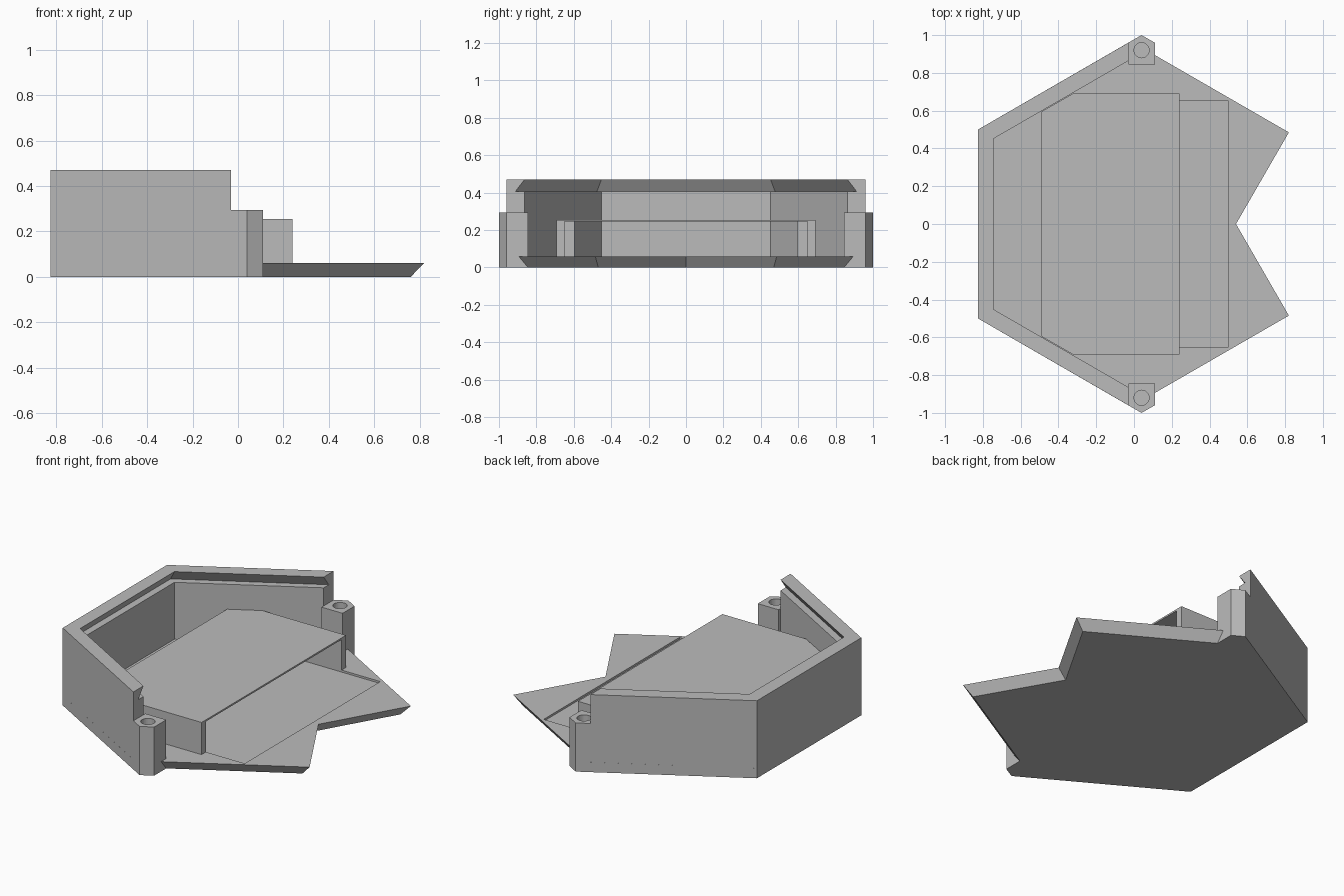
import bpy, bmesh, math

cube = bpy.data.objects.get("Cube")
if cube:
    bpy.data.objects.remove(cube, do_unlink=True)

grey = bpy.data.materials.new("plain grey")
grey.use_nodes = True
grey.diffuse_color = (0.5, 0.5, 0.5, 1)
grey.node_tree.nodes["Principled BSDF"].inputs["Base Color"].default_value = (0.5, 0.5, 0.5, 1)

FLOOR, RECESS, RIM = 0.06, 0.012, 0.47
CX, WALL_END = 0.04, -0.03
T30 = math.tan(math.radians(30))


def loft(name, rings):
    """Join equal-length point rings in order and cap both ends."""
    bm = bmesh.new()
    rows = [[bm.verts.new(p) for p in ring] for ring in rings]
    n = len(rows[0])
    for a, b in zip(rows, rows[1:]):
        for i in range(n):
            j = (i + 1) % n
            bm.faces.new((a[i], a[j], b[j], b[i]))
    bm.faces.new(rows[0][::-1])
    bm.faces.new(rows[-1])
    bmesh.ops.recalc_face_normals(bm, faces=bm.faces)
    mesh = bpy.data.meshes.new(name)
    bm.to_mesh(mesh)
    bm.free()
    mesh.materials.append(grey)
    obj = bpy.data.objects.new(name, mesh)
    bpy.context.collection.objects.link(obj)
    return obj


def prism(name, outline, z0, z1):
    return loft(name, [[(x, y, z) for x, y in outline] for z in (z0, z1)])


def mirrored(half):
    """Close an outline given for +y with its mirror image on -y."""
    return half + [(x, -y) for x, y in reversed(half) if y > 0]


def cut(obj, cutter):
    mod = obj.modifiers.new("cut", 'BOOLEAN')
    mod.operation, mod.solver, mod.object = 'DIFFERENCE', 'EXACT', cutter
    bpy.context.view_layer.objects.active = obj
    bpy.ops.object.modifier_apply(modifier=mod.name)
    bpy.data.objects.remove(cutter, do_unlink=True)


# Floor plate: straight under the walls, undercut along the notched side
def floor_outline(inset):
    s, c = inset * 0.5, inset * 0.866
    return mirrored([(-0.826, 0.5), (WALL_END, 0.96),
                     (0.0, 0.958 - inset / 0.866),
                     (0.82 - s - c, 0.485 - c + s),
                     (0.54 - inset / 0.866, 0)])


floor = loft("floor_plate", [[(x, y, z) for x, y in floor_outline(d)]
                             for d, z in ((0.043, 0), (0, FLOOR))])
cut(floor, prism("recess_cutter", mirrored([(-0.36, 0.65), (0.5, 0.65)]),
                 FLOOR - RECESS, FLOOR + 0.1))

# Surrounding wall: profile with a dovetail groove, swept round half a hexagon
profile = [(0, FLOOR), (0, RIM), (0.083, RIM), (0.04, 0.405), (0.083, 0.405), (0.083, FLOOR)]


def wall_ring(station, side):
    ring = []
    for inset, z in profile:
        r = 1 - inset / 0.866
        if station == "end":
            ring.append((WALL_END, side * (r - (CX - WALL_END) * T30), z))
        else:
            ring.append((CX - 0.866 * r, side * r * 0.5, z))
    return ring


loft("outer_wall", [wall_ring("end", -1), wall_ring("corner", -1),
                    wall_ring("corner", 1), wall_ring("end", 1)])

# Open bay: thin cover on two side supports with stops at the back
prism("bay_cover", mirrored([(-0.49, 0.595), (-0.32, 0.692), (0.24, 0.692)]), 0.245, 0.255)

support = [(-0.49, 0.595), (-0.32, 0.692), (0.24, 0.692),
           (0.24, 0.65), (-0.36, 0.65), (-0.36, 0.595)]
post = [(-0.03, 0.845), (0.11, 0.845), (0.11, 0.96), (0.04, 1.0), (-0.03, 0.96)]
hole = [(CX + 0.04 * math.cos(math.tau * i / 32), 0.92 + 0.04 * math.sin(math.tau * i / 32))
        for i in range(32)]

# Supports and screw posts, one of each per side
for label, side in (("back", 1), ("front", -1)):
    def flip(points):
        return [(x, y * side) for x, y in points]
    prism(label + "_bay_support", flip(support), FLOOR, 0.245)
    screw_post = prism(label + "_screw_post", flip(post), 0, 0.295)
    cut(screw_post, prism("hole_cutter", flip(hole), FLOOR, 0.4))
